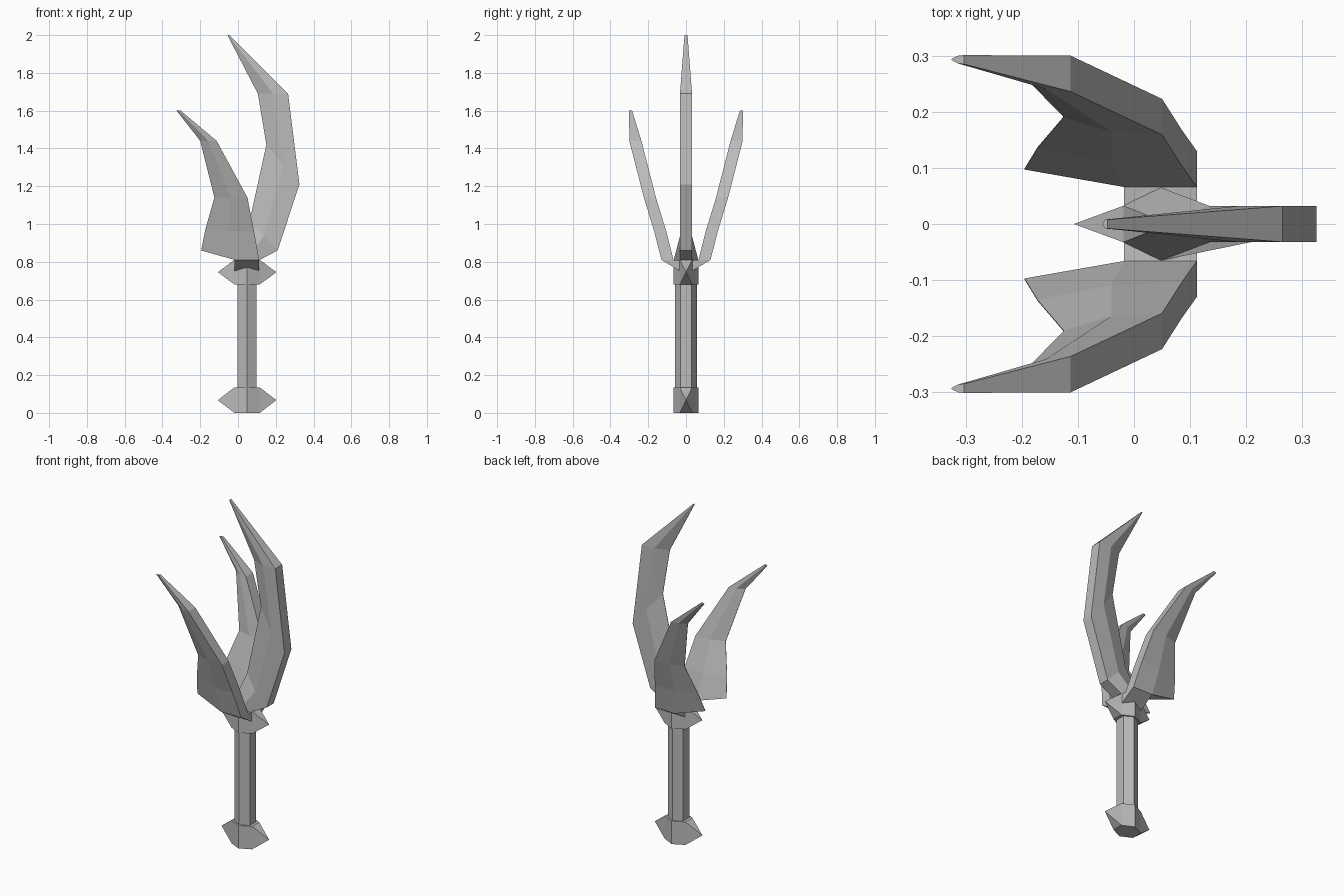
import bpy
import bmesh

if "Cube" in bpy.data.objects:
    bpy.data.objects.remove(bpy.data.objects["Cube"], do_unlink=True)

AXIS = 0.048  # x position of the handle axis

steel = bpy.data.materials.new("plain grey")
steel.use_nodes = True
GREY = (0.5, 0.5, 0.5, 1)
steel.diffuse_color = GREY
steel.node_tree.nodes["Principled BSDF"].inputs["Base Color"].default_value = GREY


def finish(name, bm):
    bmesh.ops.remove_doubles(bm, verts=bm.verts, dist=0.0005)
    bmesh.ops.recalc_face_normals(bm, faces=bm.faces)
    mesh = bpy.data.meshes.new(name)
    bm.to_mesh(mesh)
    bm.free()
    mesh.materials.append(steel)
    obj = bpy.data.objects.new(name, mesh)
    bpy.context.collection.objects.link(obj)
    return obj


def loft(name, rings):
    """Skin a list of equal-length rings and cap both ends."""
    bm = bmesh.new()
    loops = [[bm.verts.new(p) for p in ring] for ring in rings]
    for a, b in zip(loops, loops[1:]):
        for i in range(len(a)):
            j = (i + 1) % len(a)
            bm.faces.new((a[i], a[j], b[j], b[i]))
    bm.faces.new(loops[0][::-1])
    bm.faces.new(loops[-1])
    return finish(name, bm)


def hexagon(rx, ry, z):
    """Six-sided ring with its points along y."""
    half = [(rx, -ry / 2), (rx, ry / 2), (0, ry)]
    return [(AXIS + s * x, s * y, z) for s in (1, -1) for x, y in half]


def blade_ring(spine, mid, edge, y, thick, mid_thick):
    """Blade section: flat spine, flat cheeks, then a bevel to a sharp edge."""
    (sx, sz), (mx, mz), (ex, ez) = spine, mid, edge
    return [(sx, y - thick, sz), (sx, y + thick, sz), (mx, y + mid_thick, mz),
            (ex, y + 0.001, ez), (ex, y - 0.001, ez), (mx, y - mid_thick, mz)]


def halfway(a, b):
    return ((a[0] + b[0]) / 2, (a[1] + b[1]) / 2)


# Handle
loft("handle", [hexagon(0.05, 0.058, z) for z in (0.1, 0.72)])


# Pommel and guard: hexagonal blocks with a spike on the two x faces
def spiked_block(name, bottom, top):
    obj = loft(name, [hexagon(0.067, 0.065, z) for z in (bottom, top)])
    bm = bmesh.new()
    bm.from_mesh(obj.data)
    bm.normal_update()
    ends = [f for f in bm.faces if abs(f.normal.x) > 0.95]
    for v in bmesh.ops.poke(bm, faces=ends)["verts"]:
        v.co.x = AXIS + (0.155 if v.co.x > AXIS else -0.155)
    bm.to_mesh(obj.data)
    bm.free()


spiked_block("pommel", 0, 0.135)
spiked_block("guard", 0.68, 0.81)

# Centre blade, flaring out of the guard: (spine, edge, half thickness)
stations = [((0.21, 0.86), (0.06, 1.01), 0.032),
            ((0.325, 1.21), (0.15, 1.42), 0.032),
            ((0.265, 1.69), (0.105, 1.69), 0.032),
            ((-0.047, 2.0), (-0.056, 2.0), 0.008)]
base = hexagon(0.067, 0.065, 0.81)
rings = [base]
for spine, edge, t in stations:
    rings.append(blade_ring(spine, halfway(spine, edge), edge, 0, t, t))
loft("centre_blade", rings)

# Side blades, mirrored in y: (spine, mid, edge, y centre, half thickness)
side = [((0.112, 0.81), (-0.018, 0.81), (-0.195, 0.86), 0.098, 0.032),
        ((0.085, 0.96), (-0.04, 0.965), (-0.172, 0.975), 0.136, 0.032),
        ((0.05, 1.14), (-0.04, 1.14), (-0.125, 1.14), 0.191, 0.032),
        ((-0.113, 1.44), (-0.157, 1.44), (-0.2, 1.44), 0.268, 0.032),
        ((-0.303, 1.6), (-0.314, 1.6), (-0.325, 1.6), 0.293, 0.008)]
for name, s in (("right", -1), ("left", 1)):
    loft(name + "_blade", [blade_ring(sp, mid, ed, s * y, t, t * 0.85 if i else t)
                           for i, (sp, mid, ed, y, t) in enumerate(side)])
    # Wedge joining the blade to the guard
    wedge = [(0.03, 0.75), (0.13, 0.81), (0.066, 0.81), (0.03, 0.807)]
    loft(name + "_blade_root", [[(x, s * y, z) for y, z in wedge]
                                for x in (-0.018, 0.112)])
